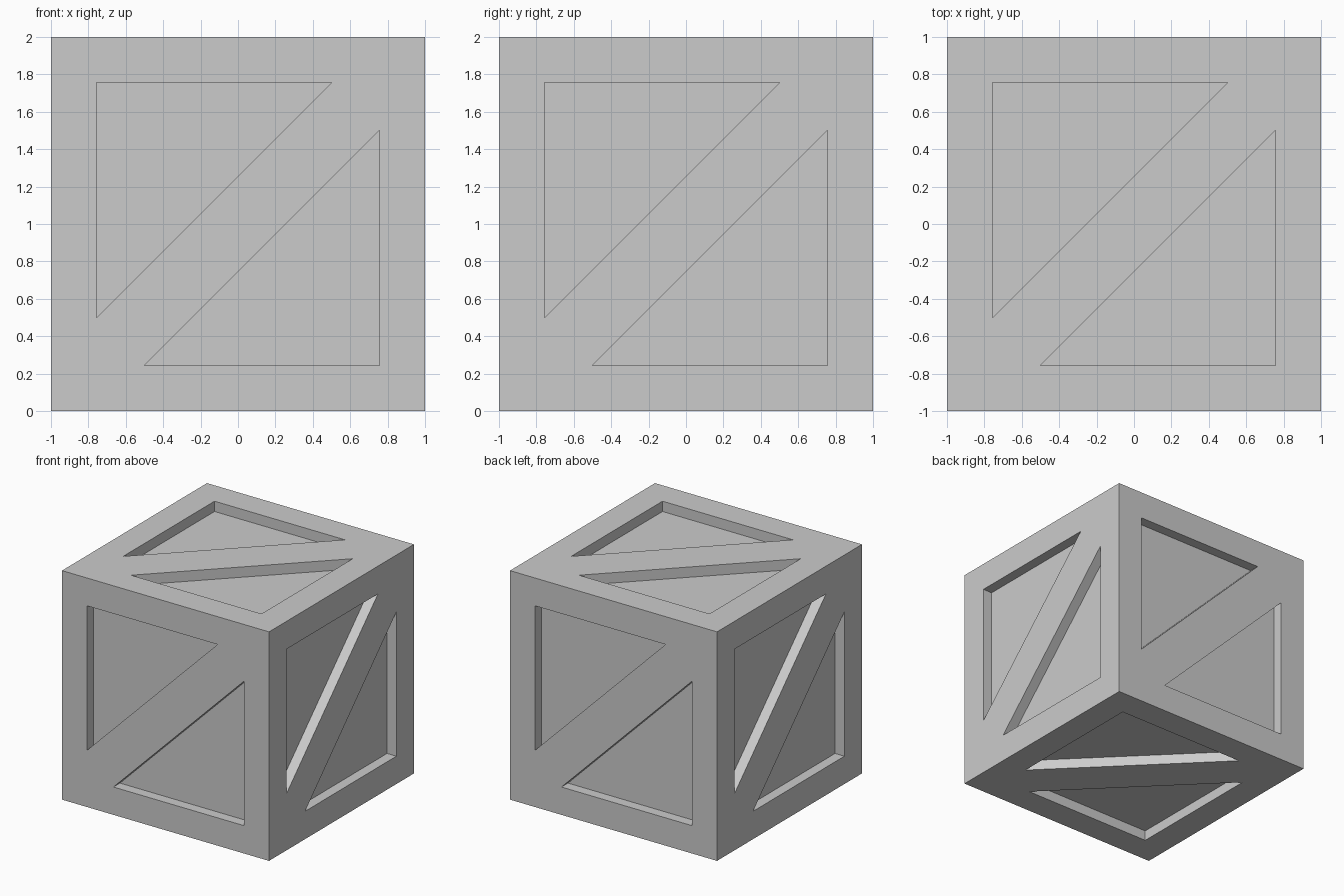
import bpy, bmesh
from mathutils import Vector

if "Cube" in bpy.data.objects:
    bpy.data.objects.remove(bpy.data.objects["Cube"])

DEPTH = 0.09                                   # how far the panels sit back
OUTER = [(-1, -1), (1, 1), (-1, 1)]            # half of a square side
INNER = [(-0.757, -0.503), (0.503, 0.757), (-0.757, 0.757)]  # sunken panel

X, Y, Z = Vector((1, 0, 0)), Vector((0, 1, 0)), Vector((0, 0, 1))
# right and up directions of each side, seen from outside
SIDES = [(X, Z), (Y, Z), (-X, Z), (-Y, Z), (X, Y), (X, -Y)]

bm = bmesh.new()


def add_half_side(u, v, sign):
    """Triangular frame with a recessed triangular panel."""
    n = u.cross(v)

    def ring(points, height):
        return [bm.verts.new(sign * (u * a + v * b) + n * height + Z)
                for a, b in points]

    outer, rim, floor = ring(OUTER, 1), ring(INNER, 1), ring(INNER, 1 - DEPTH)
    for low, high in ((outer, rim), (rim, floor)):
        for i in range(3):
            j = (i + 1) % 3
            bm.faces.new((low[i], low[j], high[j], high[i]))
    bm.faces.new(floor)


# six sides, each with a diagonal brace between two panels
for u, v in SIDES:
    for sign in (1, -1):
        add_half_side(u, v, sign)

bmesh.ops.remove_doubles(bm, verts=bm.verts, dist=1e-4)
# merge the two halves of each flat brace
bmesh.ops.recalc_face_normals(bm, faces=bm.faces)
brace_edges = [e for e in bm.edges if e.calc_length() > 2.5]
bmesh.ops.dissolve_edges(bm, edges=brace_edges)

mesh = bpy.data.meshes.new("crate")
bm.to_mesh(mesh)
bm.free()
crate = bpy.data.objects.new("crate", mesh)
bpy.context.collection.objects.link(crate)
